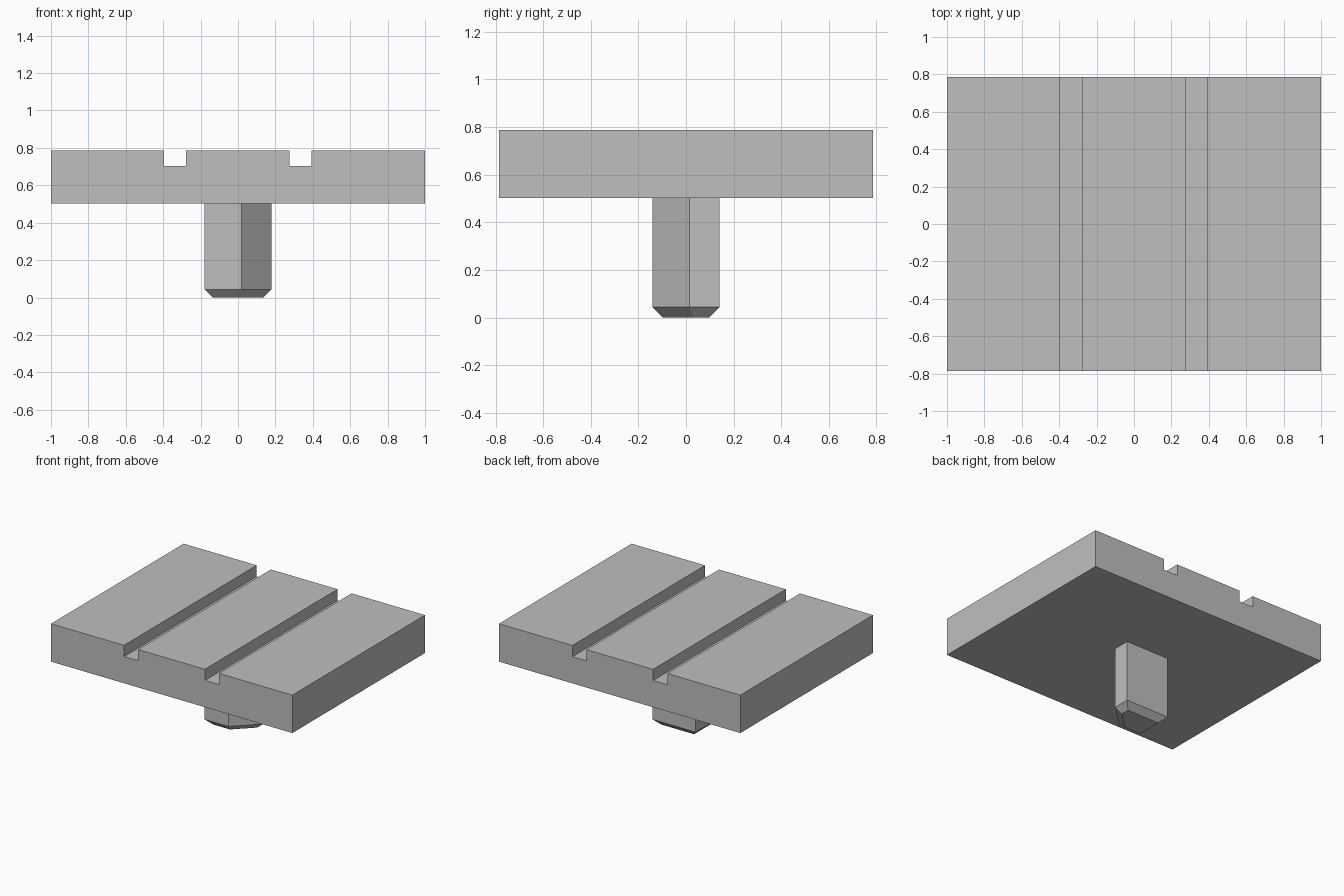
import bpy
import bmesh
from mathutils import Vector

cube = bpy.data.objects.get("Cube")
if cube:
    bpy.data.objects.remove(cube, do_unlink=True)

# Single plain grey
grey = bpy.data.materials.new("plain_grey")
grey.use_nodes = True
colour = (0.52, 0.52, 0.52, 1)
grey.diffuse_color = colour
grey.node_tree.nodes["Principled BSDF"].inputs["Base Color"].default_value = colour


def loft(name, rings):
    """Close a solid through equal-length rings of points."""
    bm = bmesh.new()
    loops = [[bm.verts.new(p) for p in ring] for ring in rings]
    bm.faces.new(loops[0])
    bm.faces.new(loops[-1])
    for low, high in zip(loops, loops[1:]):
        n = len(low)
        for i in range(n):
            j = (i + 1) % n
            bm.faces.new((low[i], low[j], high[j], high[i]))
    bmesh.ops.recalc_face_normals(bm, faces=bm.faces)
    mesh = bpy.data.meshes.new(name)
    bm.to_mesh(mesh)
    bm.free()
    mesh.materials.append(grey)
    obj = bpy.data.objects.new(name, mesh)
    bpy.context.collection.objects.link(obj)
    return obj


def inset(outline, d):
    """Offset a counter-clockwise convex outline inwards by d."""
    pts = [Vector(p) for p in outline]
    result = []
    for i, p in enumerate(pts):
        a = (p - pts[i - 1]).normalized()
        b = (pts[(i + 1) % len(pts)] - p).normalized()
        na, nb = Vector((-a.y, a.x)), Vector((-b.y, b.x))
        result.append(p + (na + nb) * d / (1 + na.dot(nb)))
    return result


# Plate with two square grooves running front to back
bottom, floor, top, half_depth = 0.503, 0.703, 0.787, 0.785
profile = [(-1, bottom), (1, bottom), (1, top)]
for right, left in ((0.392, 0.275), (-0.277, -0.395)):
    profile += [(right, top), (right, floor), (left, floor), (left, top)]
profile.append((-1, top))
loft("grooved_plate", [[(x, y, z) for x, z in profile]
                       for y in (-half_depth, half_depth)])

# Post with one cut corner and a chamfered foot
w, d, chamfer = 0.179, 0.141, 0.044
outline = [(-w, -d), (0.019, -d), (w, 0.015), (w, d), (-w, d)]
foot = inset(outline, chamfer)
loft("keyed_post", [[(x, y, z) for x, y in ring]
                    for ring, z in ((foot, 0), (outline, chamfer), (outline, bottom))])
